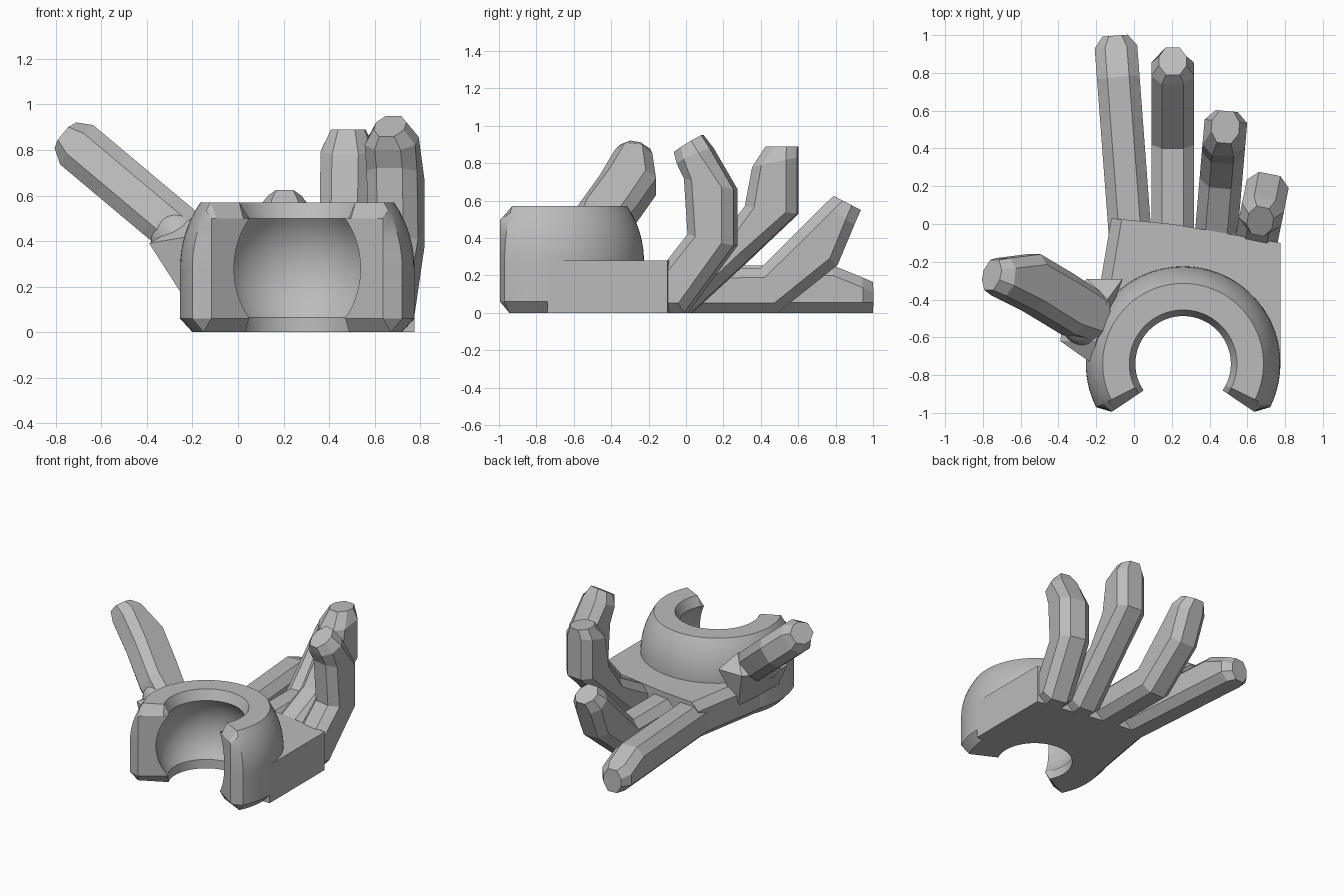
import bpy, bmesh
from math import sin, cos, radians, sqrt
from mathutils import Matrix, Vector

if "Cube" in bpy.data.objects:
    bpy.data.objects.remove(bpy.data.objects["Cube"])

grey = bpy.data.materials.new("plain grey")
grey.use_nodes = True
grey.diffuse_color = (0.5, 0.5, 0.5, 1)
grey.node_tree.nodes["Principled BSDF"].inputs["Base Color"].default_value = (0.5, 0.5, 0.5, 1)


def finish(name, bm, smooth=False):
    bmesh.ops.remove_doubles(bm, verts=bm.verts, dist=0.0005)
    bmesh.ops.recalc_face_normals(bm, faces=bm.faces)
    mesh = bpy.data.meshes.new(name)
    bm.to_mesh(mesh)
    bm.free()
    mesh.materials.append(grey)
    obj = bpy.data.objects.new(name, mesh)
    bpy.context.collection.objects.link(obj)
    if smooth:
        bpy.ops.object.select_all(action="DESELECT")
        obj.select_set(True)
        bpy.context.view_layer.objects.active = obj
        bpy.ops.object.shade_smooth_by_angle(angle=radians(25))
    return obj


def loft(name, rings, smooth=False):
    bm = bmesh.new()
    loops = [[bm.verts.new(p) for p in ring] for ring in rings]
    n = len(loops[0])
    for a, b in zip(loops, loops[1:]):
        for i in range(n):
            j = (i + 1) % n
            bm.faces.new((a[i], a[j], b[j], b[i]))
    bm.faces.new(loops[0])
    bm.faces.new(loops[-1])
    return finish(name, bm, smooth)


# Socket: partial lathe with a spherical inside and bevelled jaw ends
CX, CY, MID = 0.26, -0.74, 0.28
R_OUT, R_IN = 0.515, 0.335


def arc(radius, z0, z1, n):
    zs = [z0 + (z1 - z0) * i / n for i in range(n + 1)]
    return [(sqrt(radius ** 2 - (z - MID) ** 2), z) for z in zs]


profile = [(0.46, 0), (R_OUT, 0.06)] + arc(R_OUT, MID, 0.57, 8)
profile += [(0.285, 0.57)] + arc(R_IN, 0.5, 0.065, 16) + [(0.255, 0)]
jaw = [(min(r, 0.455), min(max(z, 0.06), 0.5)) for r, z in profile]


def lathe_ring(section, degrees):
    a = radians(degrees)
    return [(CX + r * cos(a), CY + r * sin(a), z) for r, z in section]


steps = 60
rings = [lathe_ring(jaw, -34)]
rings += [lathe_ring(profile, -26.5 + 233 * i / steps) for i in range(steps + 1)]
rings += [lathe_ring(jaw, 214)]
loft("ball_socket", rings, smooth=True)

# Palm: extruded outline wrapped round the back of the socket
outline = [(-0.25, CY), (-0.12, 0.03), (0.2, 0.0), (0.775, -0.1), (0.775, CY)]
outline += [(CX + 0.4 * cos(radians(a)), CY + 0.4 * sin(radians(a))) for a in range(0, 181, 10)]
bm = bmesh.new()
base = bm.faces.new([bm.verts.new((x, y, 0)) for x, y in outline])
top = bmesh.ops.extrude_face_region(bm, geom=[base], use_keep_orig=True)
bmesh.ops.translate(bm, vec=(0, 0, MID), verts=[v for v in top["geom"] if isinstance(v, bmesh.types.BMVert)])
sides = [e for e in bm.edges
         if abs(e.verts[0].co.z - e.verts[1].co.z) < 0.01 and e.calc_length() > 0.7]
bmesh.ops.recalc_face_normals(bm, faces=bm.faces)
bmesh.ops.bevel(bm, geom=sides, offset=0.055, segments=1, affect="EDGES")
finish("palm", bm)


# Digits: chamfered sections; a station is (under s, under h, upper s, upper h, width scale)
def digit(name, stations, frame, half=0.113, cut=0.055):
    rings = []
    for s0, h0, s1, h1, scale in stations:
        h = half * scale
        k = cut / sqrt((s1 - s0) ** 2 + (h1 - h0) ** 2)
        c = min(cut, h * 0.5)
        section = [(c - h, 0), (h - c, 0), (h, k), (h, 1 - k),
                   (h - c, 1), (c - h, 1), (-h, 1 - k), (-h, k)]
        rings.append([frame @ Vector((s0 + (s1 - s0) * t, w, h0 + (h1 - h0) * t))
                      for w, t in section])
    return loft(name, rings)


def frame(along, across, up, origin):
    m = Matrix((along, across, up)).transposed().to_4x4()
    m.translation = origin
    return m


def finger(name, x, turn, stations):
    digit(name, stations, frame((sin(turn), cos(turn), 0), (cos(turn), -sin(turn), 0),
                                (0, 0, 1), (x, 0, 0)))


finger("index_finger", -0.025, -0.075, [
    (-0.1, 0, -0.1, 0.25, 1), (0.78, 0, 0.78, 0.255, 1),
    (0.94, 0, 0.94, 0.19, 1), (1, 0, 1, 0.165, 0.6)])
finger("middle_finger", 0.205, 0, [
    (-0.1, 0, -0.1, 0.24, 1), (0.49, 0, 0.4, 0.24, 1), (0.81, 0.255, 0.6, 0.44, 1),
    (0.9, 0.47, 0.74, 0.58, 1), (0.935, 0.55, 0.79, 0.625, 0.65)])
finger("ring_finger", 0.44, 0.085, [
    (-0.15, 0, -0.15, 0.26, 1), (0.03, 0, -0.05, 0.27, 1), (0.33, 0.275, 0.19, 0.4, 1),
    (0.6, 0.53, 0.32, 0.57, 1), (0.6, 0.83, 0.36, 0.78, 1), (0.6, 0.89, 0.43, 0.89, 0.65)])
finger("little_finger", 0.665, 0.2, [
    (-0.25, 0, -0.25, 0.26, 1), (0, 0, -0.1, 0.27, 1), (0.27, 0.36, 0.02, 0.42, 1),
    (0.27, 0.66, 0, 0.72, 1), (0.14, 0.88, -0.04, 0.8, 1), (0.09, 0.95, -0.06, 0.86, 0.6)])

# Thumb: same construction, leaning out sideways with its back to the rear
lean = radians(140)
across = Vector((sin(lean), 0, -cos(lean)))
digit("thumb", [
    (0.42, 0.36, 0.38, 0.64, 1), (0.62, 0.26, 0.6, 0.585, 1), (0.84, 0.16, 0.87, 0.46, 1),
    (1.05, 0.18, 1.08, 0.38, 1), (1.11, 0.19, 1.15, 0.35, 0.65)],
    frame((cos(lean), 0, sin(lean)), across, (0, -1, 0), across * 0.175))

# Thumb mount: faceted wedge and round knuckle
bm = bmesh.new()
for p in [(-0.23, -0.72, 0.14), (-0.18, -0.35, 0.14), (-0.39, -0.62, 0.39), (-0.37, -0.45, 0.39),
          (-0.25, -0.29, 0.4), (-0.06, -0.29, 0.4), (-0.22, -0.74, 0.42), (-0.2, -0.62, 0.5),
          (-0.14, -0.4, 0.5)]:
    bm.verts.new(p)
bmesh.ops.convex_hull(bm, input=bm.verts)
finish("thumb_mount", bm)
bm = bmesh.new()
bmesh.ops.create_uvsphere(bm, u_segments=32, v_segments=16, radius=0.125,
                          matrix=Matrix.Translation((-0.26, -0.52, 0.42)))
finish("thumb_knuckle", bm, smooth=True)
